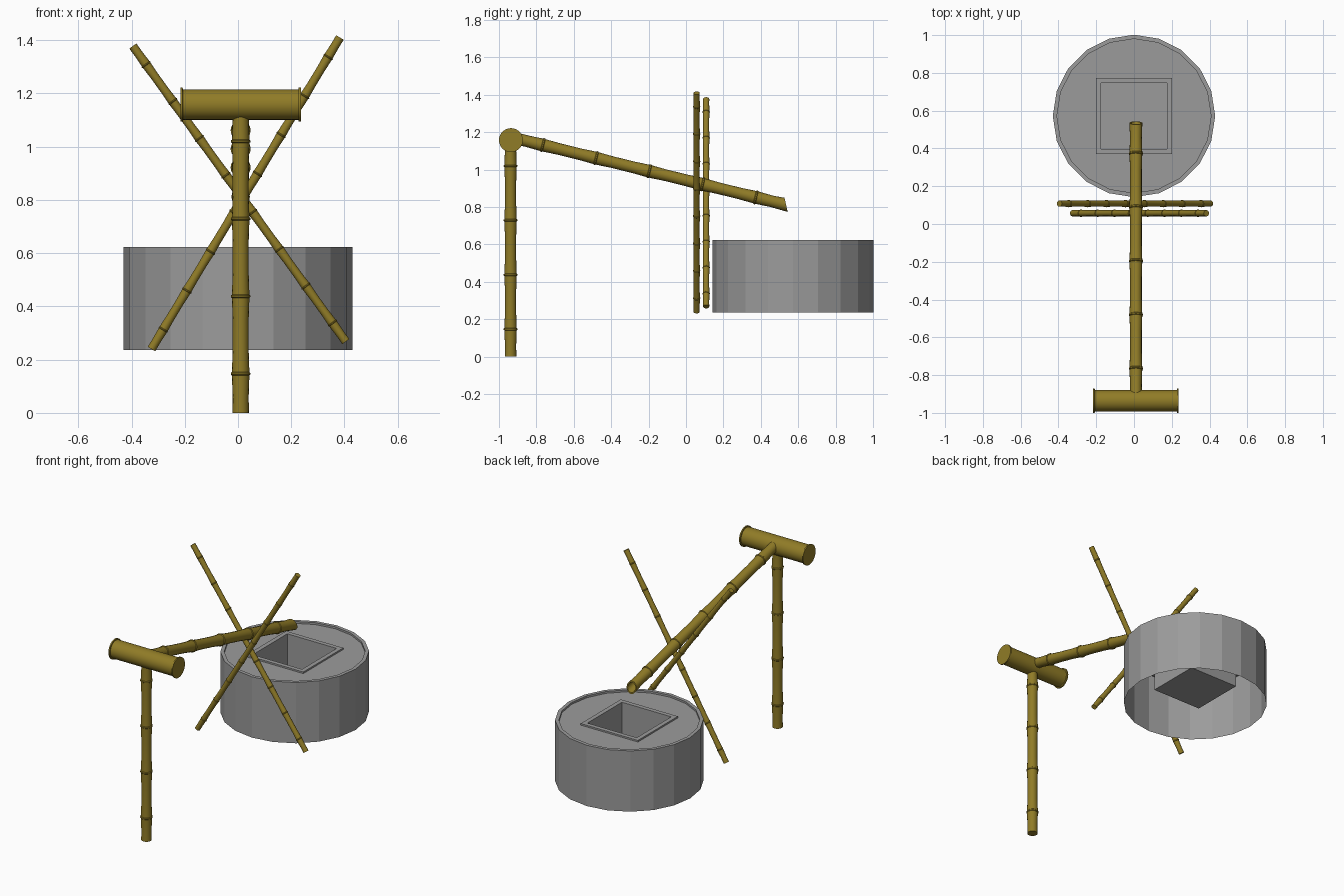
import bpy
import math
from mathutils import Vector

if "Cube" in bpy.data.objects:
    bpy.data.objects.remove(bpy.data.objects["Cube"])


def material(name, rgb):
    m = bpy.data.materials.new(name)
    m.diffuse_color = (*rgb, 1)
    m.use_nodes = True
    m.node_tree.nodes["Principled BSDF"].inputs["Base Color"].default_value = m.diffuse_color
    return m


bamboo = material("bamboo brown", (0.28, 0.2, 0.02))
stone = material("stone grey", (0.33, 0.33, 0.33))


def loft(name, rings, mat, cap_start=True, smooth=False):
    """Skin a list of equal point rings, closing the last ring."""
    n = len(rings[0])
    verts = [p for ring in rings for p in ring]
    faces = []
    for k in range(len(rings) - 1):
        for i in range(n):
            j = (i + 1) % n
            faces.append((k * n + i, k * n + j, (k + 1) * n + j, (k + 1) * n + i))
    faces.append(tuple(range((len(rings) - 1) * n, len(rings) * n)))
    if cap_start:
        faces.append(tuple(reversed(range(n))))
    me = bpy.data.meshes.new(name)
    me.from_pydata(verts, [], faces)
    me.materials.append(mat)
    ob = bpy.data.objects.new(name, me)
    bpy.context.collection.objects.link(ob)
    if smooth:
        bpy.ops.object.select_all(action='DESELECT')
        ob.select_set(True)
        bpy.context.view_layer.objects.active = ob
        bpy.ops.object.shade_smooth_by_angle(angle=math.radians(40))
    return ob


def tube(name, a, b, profile, sides=16, slant=0.0):
    """Revolve (distance, radius) pairs about the line a-b; slant shears the far end."""
    a, b = Vector(a), Vector(b)
    length = (b - a).length
    d = (b - a).normalized()
    u = Vector((1, 0, 0)) if abs(d.x) < 0.01 else Vector((0, 1, 0))
    v = d.cross(u)
    rings = []
    for t, r in profile:
        ring = []
        for i in range(sides):
            ang = 2 * math.pi * i / sides
            shear = slant * r * math.sin(ang) if t > length - 0.001 else 0
            ring.append(a + d * (t + shear) + u * r * math.cos(ang) + v * r * math.sin(ang))
        rings.append(ring)
    return loft(name, rings, bamboo, smooth=True)


def cane(name, a, b, r, spacing, first, hollow=False, slant=0.0):
    """Bamboo cane: flared segments with a raised ring at each node."""
    length = (Vector(b) - Vector(a)).length
    prof = [(0, r)]
    t = first
    while t < length - 0.03:
        w = r * 0.2
        prof += [(t - spacing * 0.3, r * 0.97), (t - w, r * 1.06), (t - w * 0.5, r * 1.18),
                 (t + w * 0.5, r * 1.18), (t + w, r * 1.06), (t + spacing * 0.3, r * 0.97)]
        t += spacing
    prof = [p for p in prof if 0 <= p[0] < length - 0.03]
    prof.append((length, r * 1.08 if hollow else r))
    if hollow:
        prof += [(length, r * 0.85), (length - 0.2, r * 0.85)]
    return tube(name, a, b, prof, slant=slant)


# upright post and water spout with an open slanted mouth
cane("upright_post", (0.01, -0.938, 0), (0.01, -0.938, 1.158), 0.031, 0.291, 0.147)
cane("water_spout", (0.01, -0.91, 1.167), (0.01, 0.535, 0.812), 0.032, 0.293, 0.149,
     hollow=True, slant=0.5)

# crossed support canes
for name, a, b in (("front_cross_cane", (-0.325, 0.057, 0.24), (0.383, 0.057, 1.41)),
                   ("rear_cross_cane", (0.405, 0.108, 0.268), (-0.395, 0.108, 1.378))):
    step = (Vector(b) - Vector(a)).length / 8
    cane(name, a, b, 0.0165, step, step / 2)

# horizontal head piece with end flanges
R, F, L = 0.057, 0.064, 0.452
tube("head_crossbar", (-0.216, -0.936, 1.158), (0.236, -0.936, 1.158),
     [(0, F), (0.008, F), (0.009, R), (L - 0.009, R), (L - 0.008, F), (L, F)], sides=28)

# stone basin: twenty-sided drum, open below, with a square hanging bowl
CY = 0.572


def circle(r, z):
    return [(r * math.cos(math.pi * i / 10), CY + r * math.sin(math.pi * i / 10), z)
            for i in range(20)]


def square(h, z):
    corners = [(1, 1), (-1, 1), (-1, -1), (1, -1)]
    pts = []
    for i in range(20):
        s = (i - 3) % 20
        p, q = corners[s // 5], corners[(s // 5 + 1) % 4]
        f = (s % 5) / 5
        pts.append((h * (p[0] + (q[0] - p[0]) * f), CY + h * (p[1] + (q[1] - p[1]) * f), z))
    return pts


loft("stone_basin", [circle(0.43, 0.236), circle(0.43, 0.624), circle(0.408, 0.624),
                     circle(0.408, 0.612), square(0.202, 0.612), square(0.202, 0.622),
                     square(0.174, 0.622), square(0.174, 0.345)], stone, cap_start=False)
